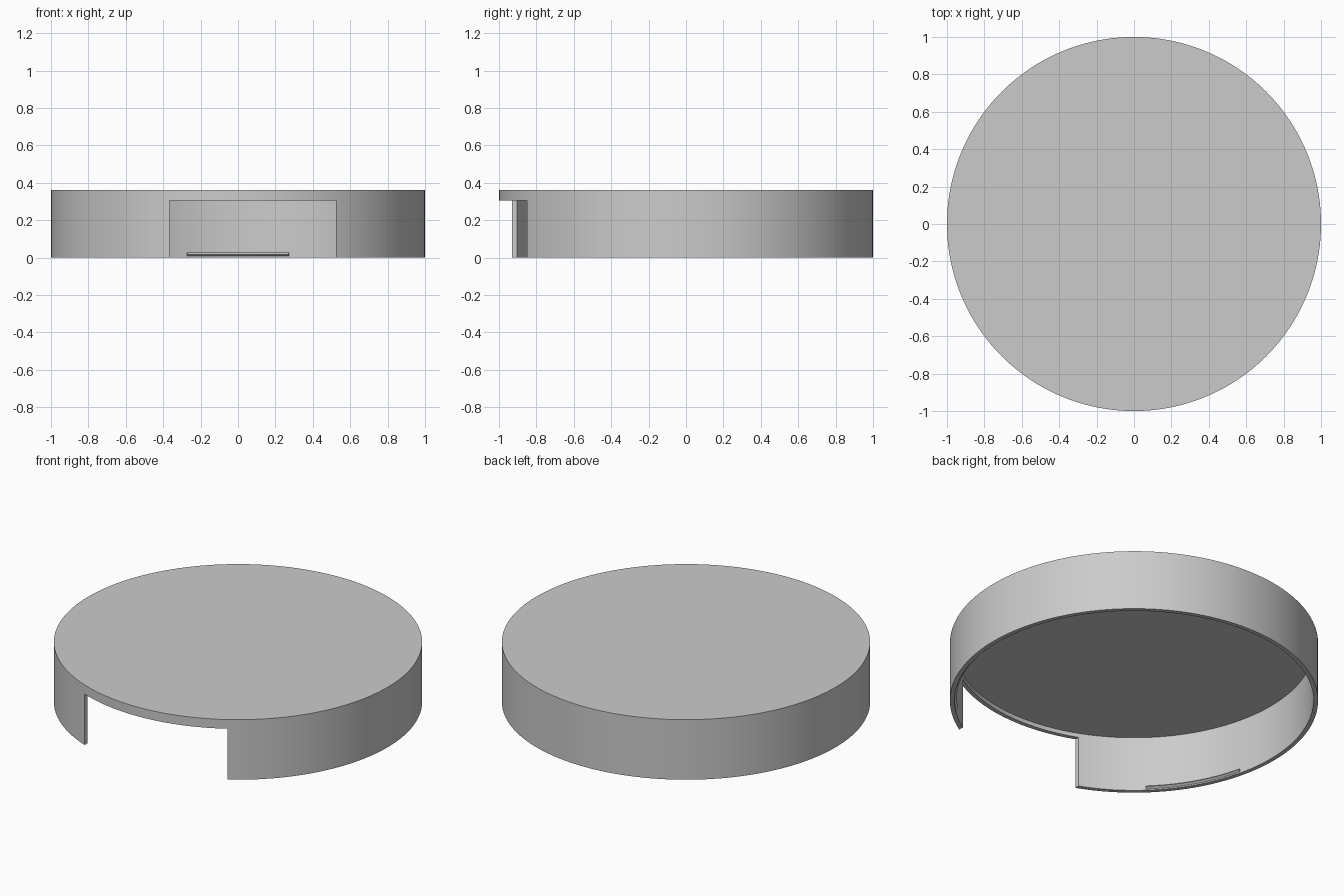
import bpy, bmesh, math

cube = bpy.data.objects.get("Cube")
if cube:
    bpy.data.objects.remove(cube, do_unlink=True)

HEIGHT = 0.36
CEILING = 0.33
INNER = 0.975
SEGMENTS = 160

grey = bpy.data.materials.new("light grey plastic")
grey.use_nodes = True
colour = (0.6, 0.6, 0.6, 1)
grey.diffuse_color = colour
grey.node_tree.nodes["Principled BSDF"].inputs["Base Color"].default_value = colour


def make_object(name, bm):
    bmesh.ops.recalc_face_normals(bm, faces=bm.faces)
    mesh = bpy.data.meshes.new(name)
    bm.to_mesh(mesh)
    bm.free()
    mesh.materials.append(grey)
    obj = bpy.data.objects.new(name, mesh)
    bpy.context.collection.objects.link(obj)
    return obj


def select_only(obj):
    bpy.ops.object.select_all(action="DESELECT")
    obj.select_set(True)
    bpy.context.view_layer.objects.active = obj


def ring(bm, radius, z):
    steps = [2 * math.pi * i / SEGMENTS for i in range(SEGMENTS)]
    return [bm.verts.new((radius * math.cos(a), radius * math.sin(a), z)) for a in steps]


# Hollow lid: top disc, outer wall, rim, inner wall and ceiling
bm = bmesh.new()
rings = [ring(bm, r, z) for r, z in
         ((1, HEIGHT), (1, 0), (INNER, 0), (INNER, CEILING))]
for a, b in zip(rings, rings[1:]):
    for i in range(SEGMENTS):
        j = (i + 1) % SEGMENTS
        bm.faces.new((a[i], a[j], b[j], b[i]))
bm.faces.new(rings[0])
bm.faces.new(rings[-1])
lid = make_object("lid_shell", bm)

# Off-centre opening through the front wall
bpy.ops.mesh.primitive_cube_add(size=1, location=(0.08, -1, 0.105))
cutter = bpy.context.object
cutter.name = "opening_cutter"
cutter.scale = (0.89, 0.8, 0.4)
cutter.hide_render = True
select_only(lid)
cut = lid.modifiers.new("opening", "BOOLEAN")
cut.operation = "DIFFERENCE"
cut.solver = "EXACT"
cut.object = cutter
bpy.ops.object.modifier_apply(modifier=cut.name)
bpy.data.objects.remove(cutter, do_unlink=True)
bpy.ops.object.shade_smooth_by_angle(angle=math.radians(30))

# Three snap ridges, evenly spaced round the inner wall
PROFILE = ((INNER + 0.004, 0.03), (INNER - 0.013, 0.017), (INNER + 0.004, 0.005))
for number, centre in enumerate((90, 210, 330), 1):
    bm = bmesh.new()
    sections = []
    for i in range(17):
        angle = math.radians(centre - 16.2 + 32.4 * i / 16)
        sections.append([bm.verts.new((r * math.cos(angle), r * math.sin(angle), z))
                         for r, z in PROFILE])
    for a, b in zip(sections, sections[1:]):
        for k in range(3):
            n = (k + 1) % 3
            bm.faces.new((a[k], a[n], b[n], b[k]))
    bm.faces.new(sections[0])
    bm.faces.new(sections[-1])
    ridge = make_object(f"snap_ridge_{number}", bm)
    select_only(ridge)
    bpy.ops.object.shade_smooth_by_angle(angle=math.radians(30))
